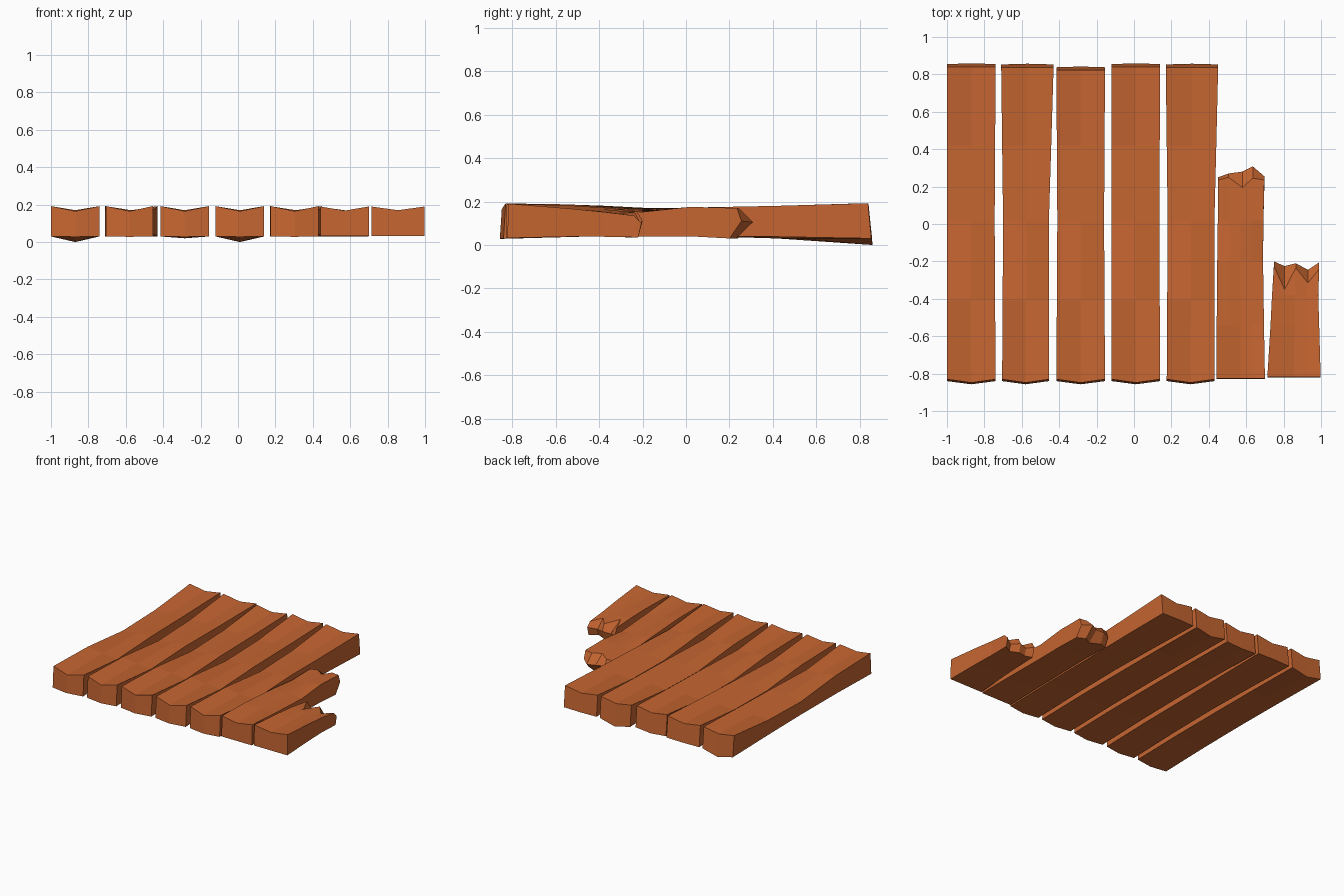
import bpy, bmesh

if "Cube" in bpy.data.objects:
    bpy.data.objects.remove(bpy.data.objects["Cube"])

wood = bpy.data.materials.new("orange_wood")
wood.diffuse_color = (0.56, 0.13, 0.03, 1)
wood.use_nodes = True
wood.node_tree.nodes["Principled BSDF"].inputs["Base Color"].default_value = wood.diffuse_color


def lerp(a, b, t):
    return a + (b - a) * t


def loft(name, rings, tip=None):
    """Each ring is (top points, bottom points), left to right; tip is an optional splintered ridge."""
    bm = bmesh.new()
    rows = [([bm.verts.new(p) for p in top], [bm.verts.new(p) for p in bot]) for top, bot in rings]
    n = len(rows[0][0])
    for (t0, b0), (t1, b1) in zip(rows, rows[1:]):
        for i in range(n - 1):
            bm.faces.new((t0[i], t0[i + 1], t1[i + 1], t1[i]))
            bm.faces.new((b0[i + 1], b0[i], b1[i], b1[i + 1]))
        bm.faces.new((t0[0], t1[0], b1[0], b0[0]))
        bm.faces.new((t1[-1], t0[-1], b0[-1], b1[-1]))
    ends = [rows[0]] if tip else [rows[0], rows[-1]]
    for t, b in ends:
        for i in range(n - 1):
            bm.faces.new((t[i], t[i + 1], b[i + 1], b[i]))
    if tip:
        t, b = rows[-1]
        m = [bm.verts.new(p) for p in tip]
        for i in range(n - 1):
            bm.faces.new((t[i], t[i + 1], m[i + 1], m[i]))
            bm.faces.new((m[i], m[i + 1], b[i + 1], b[i]))
        bm.faces.new((t[0], m[0], b[0]))
        bm.faces.new((t[-1], m[-1], b[-1]))
    bmesh.ops.recalc_face_normals(bm, faces=bm.faces)
    mesh = bpy.data.meshes.new(name)
    bm.to_mesh(mesh)
    bm.free()
    mesh.materials.append(wood)
    bpy.context.collection.objects.link(bpy.data.objects.new(name, mesh))


# Twisting profile of the long planks: y, top z (left, middle, right), bottom z (edges, middle)
twist = [(-0.83, (0.192, 0.165, 0.192), (0.03, 0.028)),
         (-0.41, (0.182, 0.165, 0.155), (0.04, 0.04)),
         (0.02, (0.142, 0.16, 0.172), (0.042, 0.042)),
         (0.42, (0.152, 0.162, 0.18), (0.038, 0.03)),
         (0.84, (0.192, 0.17, 0.192), (0.03, 0.0))]


def long_plank(name, front, middle, back, back_y, sag):
    rings = []
    for k, (y, zt, zb) in enumerate(twist):
        l, r = [lerp(front[i], middle[i], k / 2) if k < 3 else
                lerp(middle[i], back[i], (k - 2) / 2) for i in (0, 1)]
        xs = (l, (l + r) / 2, r)
        yt, yb = [y] * 3, [y] * 3
        mid = zb[1]
        if k == 0:
            yt, yb = (-0.83, -0.848, -0.83), (-0.84, -0.857, -0.84)
        elif k == 4:
            yt, yb = [back_y - 0.015] * 3, [back_y, back_y + 0.004, back_y]
            mid = sag
        rings.append((list(zip(xs, yt, zt)), list(zip(xs, yb, (zb[0], mid, zb[0])))))
    loft(name, rings)


# Five whole planks
planks = [((-1, -0.74), (-1, -0.745), (-1, -0.74), 0.855, 0.0),
          ((-0.705, -0.455), (-0.7, -0.455), (-0.71, -0.43), 0.853, 0.03),
          ((-0.415, -0.155), (-0.41, -0.16), (-0.415, -0.155), 0.838, 0.02),
          ((-0.12, 0.14), (-0.12, 0.135), (-0.12, 0.14), 0.855, 0.0),
          ((0.175, 0.43), (0.18, 0.43), (0.17, 0.45), 0.853, 0.03)]
for i, p in enumerate(planks):
    long_plank(f"plank_{i + 1}", *p)


def broken_plank(name, sections, xs_end, top_y, top_z, bot_y, bot_z, tip_y, tip_z):
    rings = []
    for y, l, r, zl, zm, zr, zb in sections:
        xs = [lerp(l, r, t / 4) for t in range(5)]
        zs = (zl, (zl + zm) / 2, zm, (zm + zr) / 2, zr)
        rings.append(([(x, y, z) for x, z in zip(xs, zs)], [(x, y - 0.004, zb) for x in xs]))
    rings.append((list(zip(xs_end, top_y, top_z)), [(x, y, bot_z) for x, y in zip(xs_end, bot_y)]))
    loft(name, rings, list(zip(xs_end, tip_y, tip_z)))


# Two snapped planks with splintered ends
broken_plank("broken_plank_long",
             [(-0.825, 0.44, 0.70, 0.19, 0.168, 0.19, 0.032),
              (-0.54, 0.442, 0.695, 0.187, 0.17, 0.17, 0.038),
              (-0.2, 0.445, 0.69, 0.165, 0.16, 0.152, 0.04),
              (0.02, 0.448, 0.692, 0.145, 0.16, 0.175, 0.04)],
             (0.45, 0.505, 0.58, 0.635, 0.697),
             (0.235, 0.25, 0.195, 0.245, 0.235), (0.15, 0.155, 0.16, 0.168, 0.17),
             (0.22, 0.24, 0.2, 0.23, 0.2), 0.03,
             (0.25, 0.27, 0.28, 0.308, 0.255), (0.1, 0.11, 0.1, 0.105, 0.11))
broken_plank("broken_plank_short",
             [(-0.818, 0.713, 0.998, 0.19, 0.17, 0.19, 0.032),
              (-0.54, 0.73, 0.99, 0.182, 0.165, 0.168, 0.038),
              (-0.38, 0.738, 0.985, 0.172, 0.157, 0.152, 0.038)],
             (0.748, 0.805, 0.865, 0.93, 0.99),
             (-0.225, -0.35, -0.235, -0.315, -0.24), (0.155, 0.155, 0.15, 0.145, 0.135),
             (-0.22, -0.24, -0.23, -0.26, -0.22), 0.035,
             (-0.2, -0.225, -0.21, -0.245, -0.205), (0.11, 0.09, 0.1, 0.085, 0.1))
